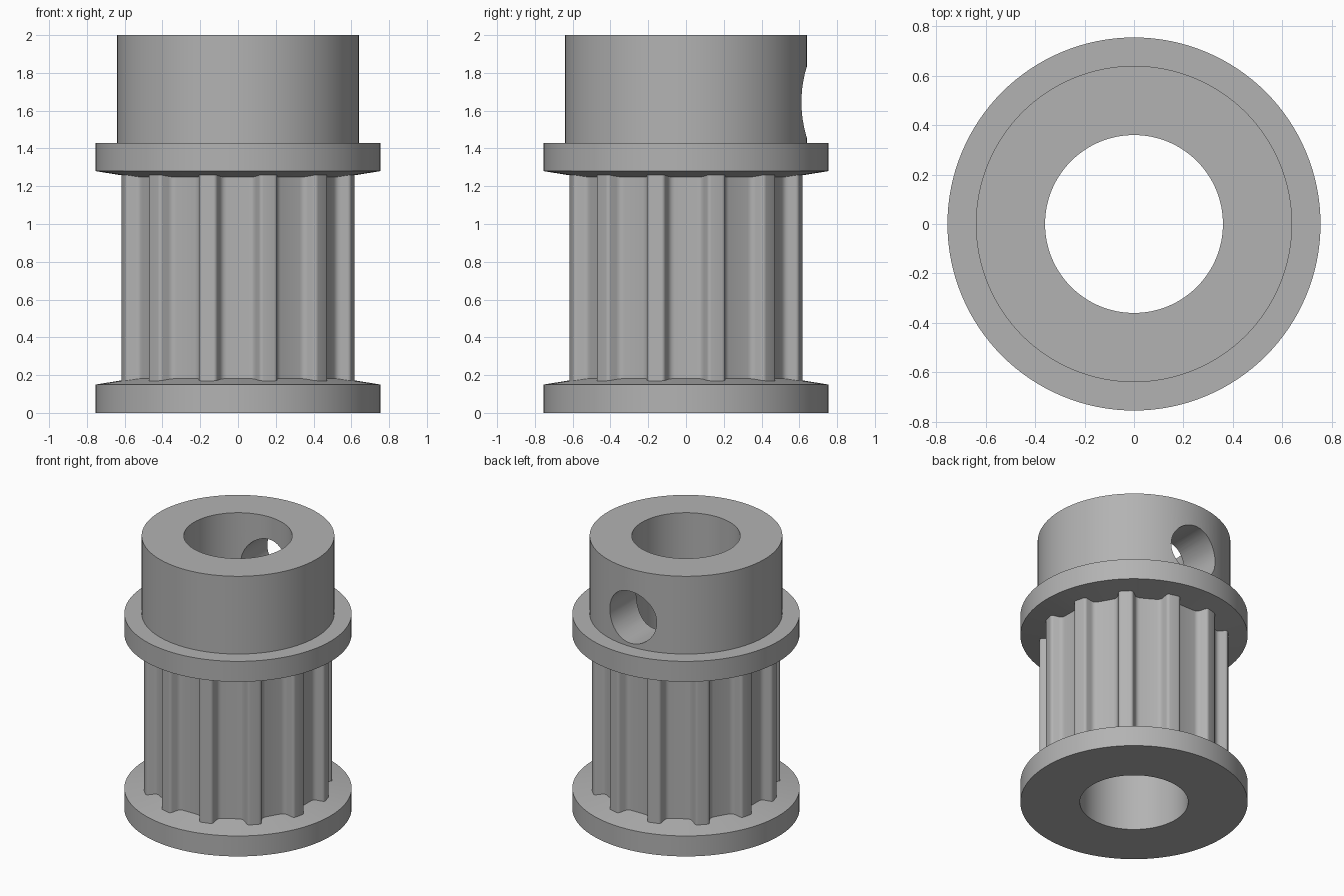
import bpy, bmesh, math
from mathutils import Vector, Matrix

cube = bpy.data.objects.get("Cube")
if cube:
    bpy.data.objects.remove(cube, do_unlink=True)

SEGMENTS = 128
TEETH = 12
BORE = 0.36

grey = bpy.data.materials.new("plain grey")
colour = (0.45, 0.45, 0.45, 1)
grey.use_nodes = True
grey.diffuse_color = colour
grey.node_tree.nodes["Principled BSDF"].inputs["Base Color"].default_value = colour


def finish(name, bm):
    mesh = bpy.data.meshes.new(name)
    bm.to_mesh(mesh)
    bm.free()
    mesh.materials.append(grey)
    obj = bpy.data.objects.new(name, mesh)
    bpy.context.collection.objects.link(obj)
    return obj


def smooth(obj):
    bpy.ops.object.select_all(action='DESELECT')
    obj.select_set(True)
    bpy.context.view_layer.objects.active = obj
    bpy.ops.object.shade_smooth_by_angle(angle=math.radians(30))


def bridge(bm, low, high):
    n = len(low)
    for i in range(n):
        j = (i + 1) % n
        bm.faces.new((low[i], low[j], high[j], high[i]))


def lathe(name, profile, closed=False):
    """Revolve (radius, height) points, listed outward and upward, about z."""
    bm = bmesh.new()
    rings = []
    for r, z in profile:
        angles = [math.tau * i / SEGMENTS for i in range(SEGMENTS)]
        rings.append([bm.verts.new((r * math.cos(a), r * math.sin(a), z)) for a in angles])
    for low, high in zip(rings, rings[1:]):
        bridge(bm, low, high)
    if closed:
        bridge(bm, rings[-1], rings[0])
    return finish(name, bm)


def rounded(prev, corner, nxt, size, steps=4):
    """Points that round one corner of an outline."""
    a = corner + (prev - corner).normalized() * size
    b = corner + (nxt - corner).normalized() * size
    ts = [k / steps for k in range(steps + 1)]
    return [a * (1 - t) ** 2 + corner * 2 * t * (1 - t) + b * t * t for t in ts]


# Flanges with gently coned inner faces
lower_flange = lathe("lower_flange", [(BORE, 0), (0.755, 0), (0.755, 0.15), (0.53, 0.186)])
upper_flange = lathe("upper_flange", [(0.53, 1.244), (0.755, 1.28), (0.755, 1.43), (0.635, 1.43)])

# Toothed core: one trapezoid groove repeated around the axis
corners = []
for i in range(TEETH):
    turn = Matrix.Rotation(math.tau * i / TEETH, 2)
    for y, r in ((-0.118, 0.62), (-0.083, 0.553), (0.083, 0.553), (0.118, 0.62)):
        corners.append(turn @ Vector((r, y)))
outline = []
for i, corner in enumerate(corners):
    size = 0.018 if i % 4 in (0, 3) else 0.025
    outline += rounded(corners[i - 1], corner, corners[(i + 1) % len(corners)], size)
bm = bmesh.new()
low, high = [[bm.verts.new((p.x, p.y, z)) for p in outline] for z in (0.16, 1.27)]
bridge(bm, low, high)
core = finish("toothed_core", bm)

# Bore wall below the hub
bore = lathe("bore_wall", [(BORE, 1.43), (BORE, 0)])

# Hub with a screw hole through its back wall
hub = lathe("hub", [(BORE, 1.43), (0.64, 1.43), (0.64, 2), (BORE, 2)], closed=True)
bm = bmesh.new()
place = Matrix.Translation((0, 0.55, 1.645)) @ Matrix.Rotation(math.pi / 2, 4, 'X')
bmesh.ops.create_cone(bm, cap_ends=True, segments=64, radius1=0.19, radius2=0.19,
                      depth=0.8, matrix=place)
cutter = finish("screw_hole_cutter", bm)
cutter.hide_render = True
cut = hub.modifiers.new("screw_hole", 'BOOLEAN')
cut.operation = 'DIFFERENCE'
cut.solver = 'EXACT'
cut.object = cutter
bpy.context.view_layer.objects.active = hub
bpy.ops.object.modifier_apply(modifier=cut.name)
bpy.data.objects.remove(cutter, do_unlink=True)

for part in (lower_flange, upper_flange, core, bore, hub):
    smooth(part)
